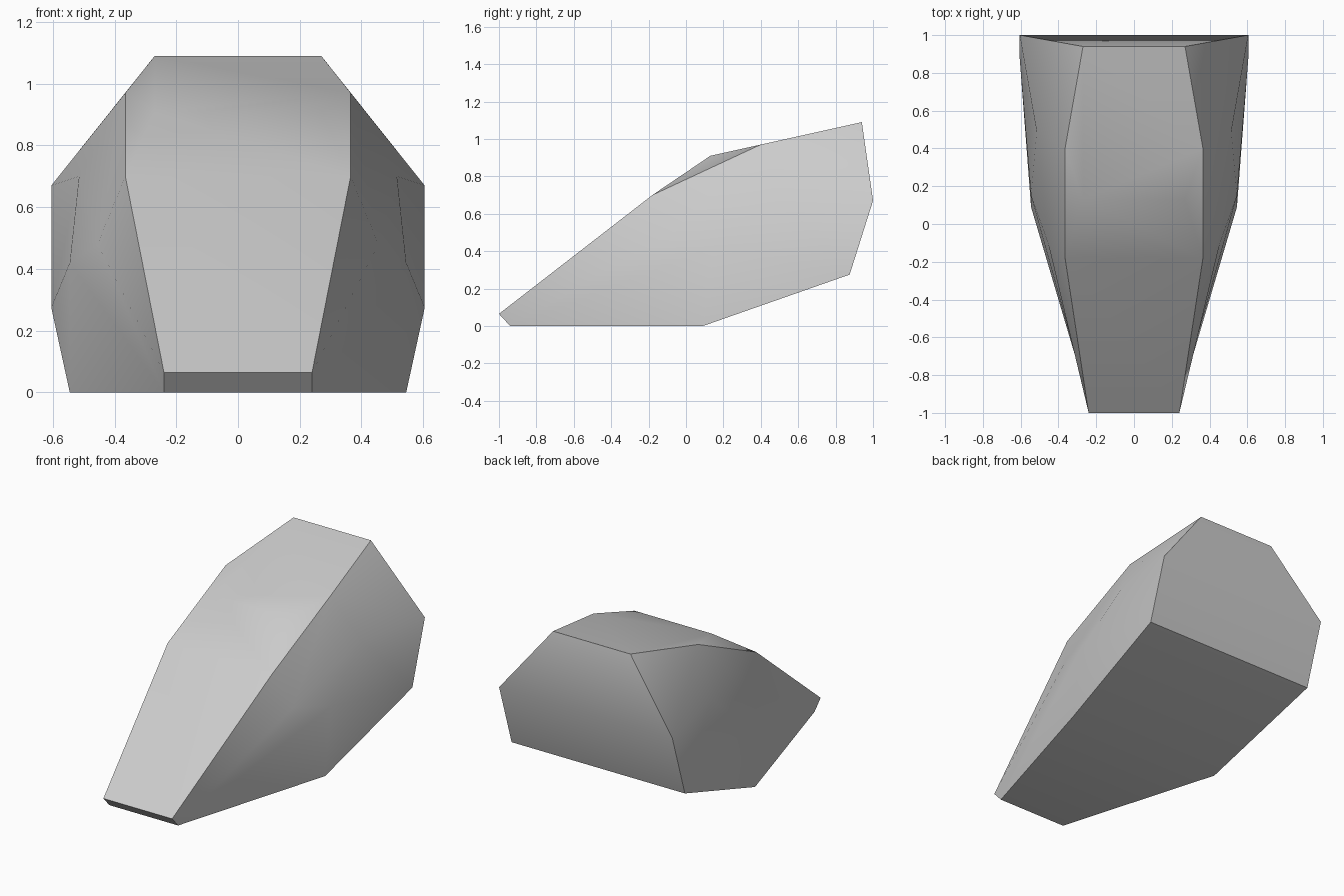
import bpy
import bmesh
import math

cube = bpy.data.objects.get("Cube")
if cube:
    bpy.data.objects.remove(cube, do_unlink=True)

# Corner points on the left half (+x)
corners = {
    "nose_low": (0.24, -0.94, 0),
    "nose_top": (0.24, -1, 0.065),
    "slope_top": (0.365, -0.18, 0.70),
    "roof_front": (0.27, 0.13, 0.91),
    "roof_mid": (0.365, 0.40, 0.97),
    "roof_back": (0.27, 0.94, 1.09),
    "tail_mid": (0.605, 1, 0.67),
    "tail_low": (0.605, 0.875, 0.275),
    "keel": (0.545, 0.09, 0),
    "side_front": (0.455, -0.10, 0.48),
    "side_back": (0.515, 0.49, 0.70),
    "side_low": (0.545, 0.15, 0.42),
}

# Panels that cross the centre line, each spanning a chain and its mirror
centre_panels = [
    "nose_low nose_top",
    "nose_top slope_top",
    "slope_top roof_front",
    "roof_front roof_mid roof_back",
    "roof_back tail_mid",
    "tail_mid tail_low",
    "tail_low keel",
    "keel nose_low",
]

# Facets of one side, repeated on the other
side_panels = [
    "nose_low side_front nose_top",
    "nose_top side_front slope_top",
    "slope_top roof_mid roof_front",
    "slope_top side_front roof_mid",
    "roof_mid side_front side_back",
    "roof_mid side_back tail_mid",
    "roof_mid tail_mid roof_back",
    "side_back tail_low tail_mid",
    "side_back side_low tail_low",
    "side_back side_front side_low",
    "side_low keel tail_low",
    "nose_low keel side_low",
    "nose_low side_low side_front",
]

bm = bmesh.new()
left = {name: bm.verts.new(p) for name, p in corners.items()}
right = {name: bm.verts.new((-p[0], p[1], p[2])) for name, p in corners.items()}

for panel in centre_panels:
    chain = panel.split()
    bm.faces.new([left[n] for n in chain] + [right[n] for n in reversed(chain)])
for panel in side_panels:
    chain = panel.split()
    bm.faces.new([left[n] for n in chain])
    bm.faces.new([right[n] for n in reversed(chain)])

bmesh.ops.recalc_face_normals(bm, faces=bm.faces)
mesh = bpy.data.meshes.new("faceted_hull")
bm.to_mesh(mesh)
bm.free()

hull = bpy.data.objects.new("faceted_hull", mesh)
bpy.context.collection.objects.link(hull)

# Plain grey material
grey = bpy.data.materials.new("light_grey")
grey.use_nodes = True
colour = (0.6, 0.6, 0.6, 1)
grey.diffuse_color = colour
grey.node_tree.nodes["Principled BSDF"].inputs["Base Color"].default_value = colour
mesh.materials.append(grey)

# Soft shading with crisp main edges
bpy.ops.object.select_all(action="DESELECT")
hull.select_set(True)
bpy.context.view_layer.objects.active = hull
bpy.ops.object.shade_smooth_by_angle(angle=math.radians(35))
